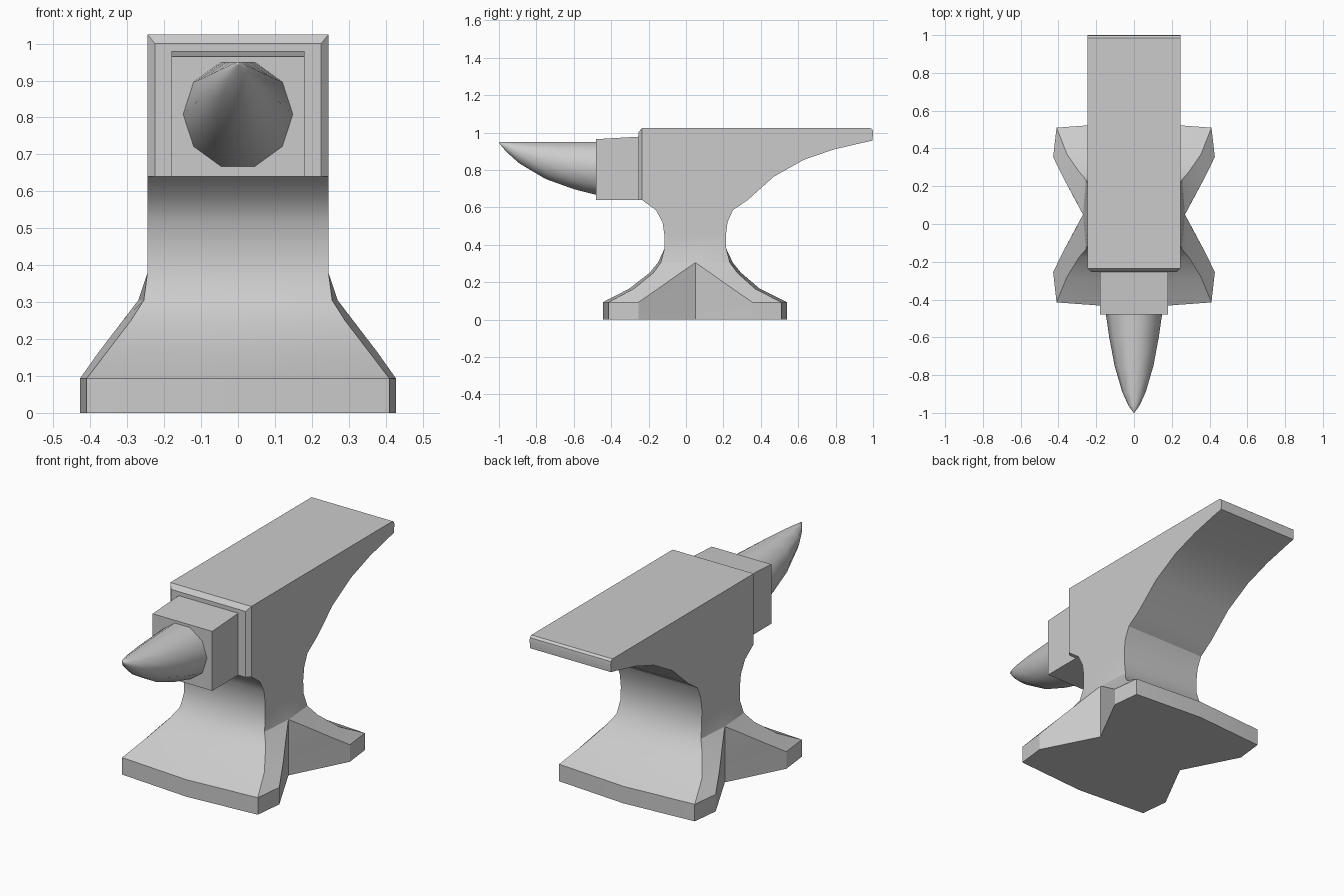
import bpy, bmesh, math

if "Cube" in bpy.data.objects:
    bpy.data.objects.remove(bpy.data.objects["Cube"])

MID = 0.05   # y of the side notch in the base


def loft(name, rings, angle=30):
    """Skin a list of equal-length rings and cap both ends."""
    bm = bmesh.new()
    loops = [[bm.verts.new(p) for p in r] for r in rings]
    n = len(rings[0])
    for a, b in zip(loops, loops[1:]):
        for i in range(n):
            j = (i + 1) % n
            bm.faces.new((a[i], a[j], b[j], b[i]))
    bm.faces.new(loops[0][::-1])
    bm.faces.new(loops[-1])
    bmesh.ops.remove_doubles(bm, verts=bm.verts, dist=0.0005)
    bmesh.ops.recalc_face_normals(bm, faces=bm.faces)
    me = bpy.data.meshes.new(name)
    bm.to_mesh(me)
    bm.free()
    ob = bpy.data.objects.new(name, me)
    bpy.context.collection.objects.link(ob)
    bpy.ops.object.select_all(action='DESELECT')
    ob.select_set(True)
    bpy.context.view_layer.objects.active = ob
    bpy.ops.object.shade_smooth_by_angle(angle=math.radians(angle))
    return ob


def mirrored_ring(z, half):
    """Half outline from front centre to back centre, mirrored across x."""
    pts = half + [(-x, y) for x, y in half[-2:0:-1]]
    return [(x, y, z) for x, y in pts]


rings = []
# Flared, notched foot: z, front y, back y, corner x, corner setback, side x, side distance from MID
for z, yf, yb, cx, d, sx, t in [
        (0.00, -0.445, 0.54, 0.41, 0.03, 0.428, 0.305),
        (0.093, -0.445, 0.54, 0.41, 0.03, 0.428, 0.305),
        (0.165, -0.305, 0.395, 0.355, 0.025, 0.377, 0.20),
        (0.25, -0.195, 0.295, 0.29, 0.02, 0.312, 0.08),
        (0.305, -0.15, 0.25, 0.255, 0.015, 0.27, 0.0)]:
    rings.append(mirrored_ring(z, [
        (0, yf), (cx, yf + d), (sx, MID - t), (0.27, MID),
        (sx, MID + t), (cx, yb - d), (0, yb)]))

# Waist, body and heel: z, front y, back y (chamfered where the front face stands proud)
W = 0.245
for z, yf, yb in [
        (0.38, -0.115, 0.215), (0.45, -0.115, 0.213), (0.52, -0.125, 0.222),
        (0.585, -0.16, 0.25), (0.64, -0.235, 0.33), (0.64, -0.255, 0.33),
        (0.765, -0.255, 0.47), (0.855, -0.255, 0.63), (0.91, -0.255, 0.79),
        (0.945, -0.255, 0.94), (0.957, -0.255, 0.997), (1.0, -0.255, 1.0),
        (1.015, -0.243, 0.998), (1.025, -0.235, 0.985)]:
    s = max(yf, -0.235)
    rings.append(mirrored_ring(z, [
        (0, yf), (W - (s - yf), yf), (W, s), (W, MID), (W, yb), (W, yb), (0, yb)]))
loft("anvil_body", rings)

# Step block between body and horn
loft("step_block", [
    [(-0.18, y, 0.64), (0.18, y, 0.64), (0.18, y, top), (-0.18, y, top)]
    for y, top in ((-0.48, 0.965), (-0.24, 0.979))])

# Ten-sided horn with a level top: y, half width, underside z
horn = []
for y, r, low in [(-0.47, 0.15, 0.665), (-0.6, 0.131, 0.698), (-0.75, 0.103, 0.752),
                  (-0.89, 0.062, 0.835), (-0.96, 0.03, 0.897), (-0.997, 0.004, 0.941)]:
    zc, h = (0.95 + low) / 2, (0.95 - low) / 2 / math.sin(math.radians(72))
    horn.append([(r * math.cos(k * math.pi / 5), y, zc + h * math.sin(k * math.pi / 5))
                 for k in range(10)])
horn.append([(0, -1.0, 0.946)] * 10)
loft("horn", horn, 45)
